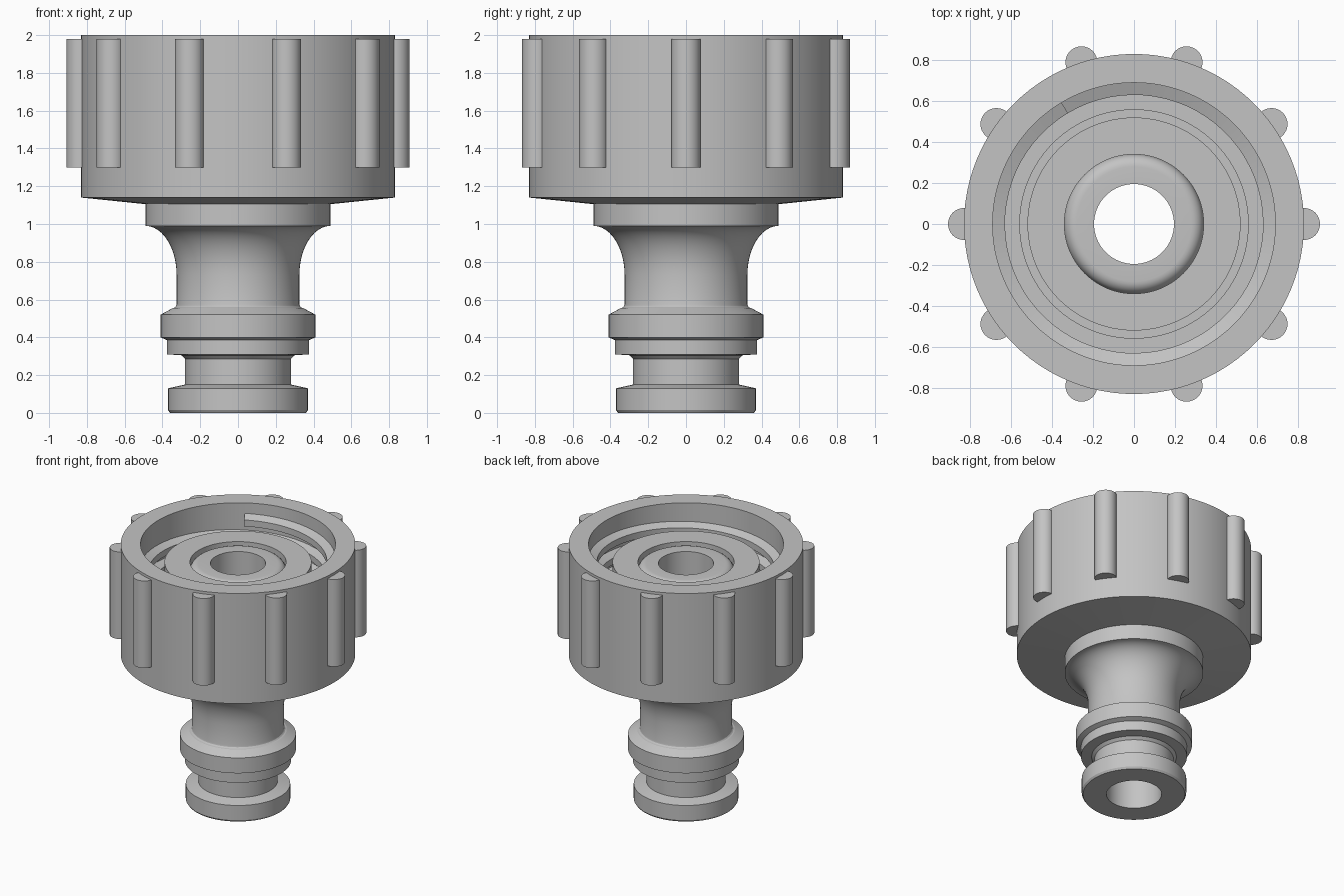
import bpy, bmesh
from math import sin, cos, pi, radians

cube = bpy.data.objects.get("Cube")
if cube:
    bpy.data.objects.remove(cube, do_unlink=True)

grey = bpy.data.materials.new("plain grey")
grey.use_nodes = True
colour = (0.55, 0.55, 0.55, 1)
grey.diffuse_color = colour
grey.node_tree.nodes["Principled BSDF"].inputs["Base Color"].default_value = colour


def finish(name, bm, angle=25):
    """Turn a bmesh into a shaded object."""
    bmesh.ops.recalc_face_normals(bm, faces=bm.faces)
    mesh = bpy.data.meshes.new(name)
    bm.to_mesh(mesh)
    bm.free()
    mesh.materials.append(grey)
    obj = bpy.data.objects.new(name, mesh)
    bpy.context.collection.objects.link(obj)
    bpy.ops.object.select_all(action="DESELECT")
    obj.select_set(True)
    bpy.context.view_layer.objects.active = obj
    bpy.ops.object.shade_smooth_by_angle(angle=radians(angle))
    return obj


def skin(bm, rings, closed):
    """Bridge a row of closed section loops."""
    n = len(rings[0])
    for i in range(len(rings) if closed else len(rings) - 1):
        a, b = rings[i], rings[(i + 1) % len(rings)]
        for j in range(n):
            k = (j + 1) % n
            bm.faces.new((a[j], a[k], b[k], b[j]))


def lathe(name, profile, steps=96):
    """Revolve a closed (radius, height) profile about z."""
    bm = bmesh.new()
    rings = []
    for i in range(steps):
        a = 2 * pi * i / steps
        rings.append([bm.verts.new((r * cos(a), r * sin(a), z)) for r, z in profile])
    skin(bm, rings, True)
    return finish(name, bm)


def arc(cr, cz, rad_r, rad_z, start, end, steps=8):
    """Elliptical arc points for a profile."""
    angles = [radians(start + (end - start) * i / steps) for i in range(steps + 1)]
    return [(cr + rad_r * cos(a), cz + rad_z * sin(a)) for a in angles]


# Hollow spigot with seal groove, collars, flared neck and inner seat
spigot = [(0.195, 0), (0.36, 0), (0.37, 0.015), (0.37, 0.13), (0.28, 0.15),
          (0.28, 0.285), (0.3, 0.305), (0.375, 0.31), (0.375, 0.385), (0.41, 0.4),
          (0.41, 0.52), (0.345, 0.555)]
spigot += arc(0.345, 0.575, 0.02, 0.02, 270, 180, 3)
spigot += arc(0.49, 0.73, 0.165, 0.26, 180, 90, 12)
spigot += [(0.49, 1.26), (0.56, 1.26), (0.56, 1.34), (0.52, 1.34), (0.52, 1.86),
           (0.34, 1.86), (0.34, 1.79)]
spigot += arc(0.28, 1.79, 0.06, 0.06, 10, 90, 6)
spigot += [(0.195, 1.85)]
lathe("spigot_body", spigot)

# Open-topped nut with a slightly conical underside
lathe("nut_shell", [(0.49, 1.105), (0.83, 1.14), (0.83, 2), (0.69, 2),
                    (0.69, 1.25), (0.49, 1.25)])

# Grip ribs around the nut
bm = bmesh.new()
for i in range(10):
    a = 2 * pi * i / 10
    loops = []
    for z in (1.3, 1.98):
        loops.append([bm.verts.new((0.83 * cos(a) + 0.078 * cos(t), 0.83 * sin(a) + 0.078 * sin(t), z))
                      for t in (2 * pi * k / 32 for k in range(32))])
    skin(bm, loops, False)
    for loop in loops:
        bm.faces.new(loop)
finish("grip_ribs", bm)

# Internal screw thread, descending clockwise
section = [(0.695, 0.05), (0.63, 0.025), (0.63, -0.025), (0.695, -0.05)]
bm = bmesh.new()
rings = []
turns, pitch, steps = 4, 0.13, 72
for i in range(turns * steps + 1):
    a = radians(121) - 2 * pi * i / steps
    z = 1.87 - pitch * i / steps
    rings.append([bm.verts.new((r * cos(a), r * sin(a), z + h)) for r, h in section])
skin(bm, rings, False)
bm.faces.new(rings[0])
bm.faces.new(rings[-1])
finish("screw_thread", bm)
